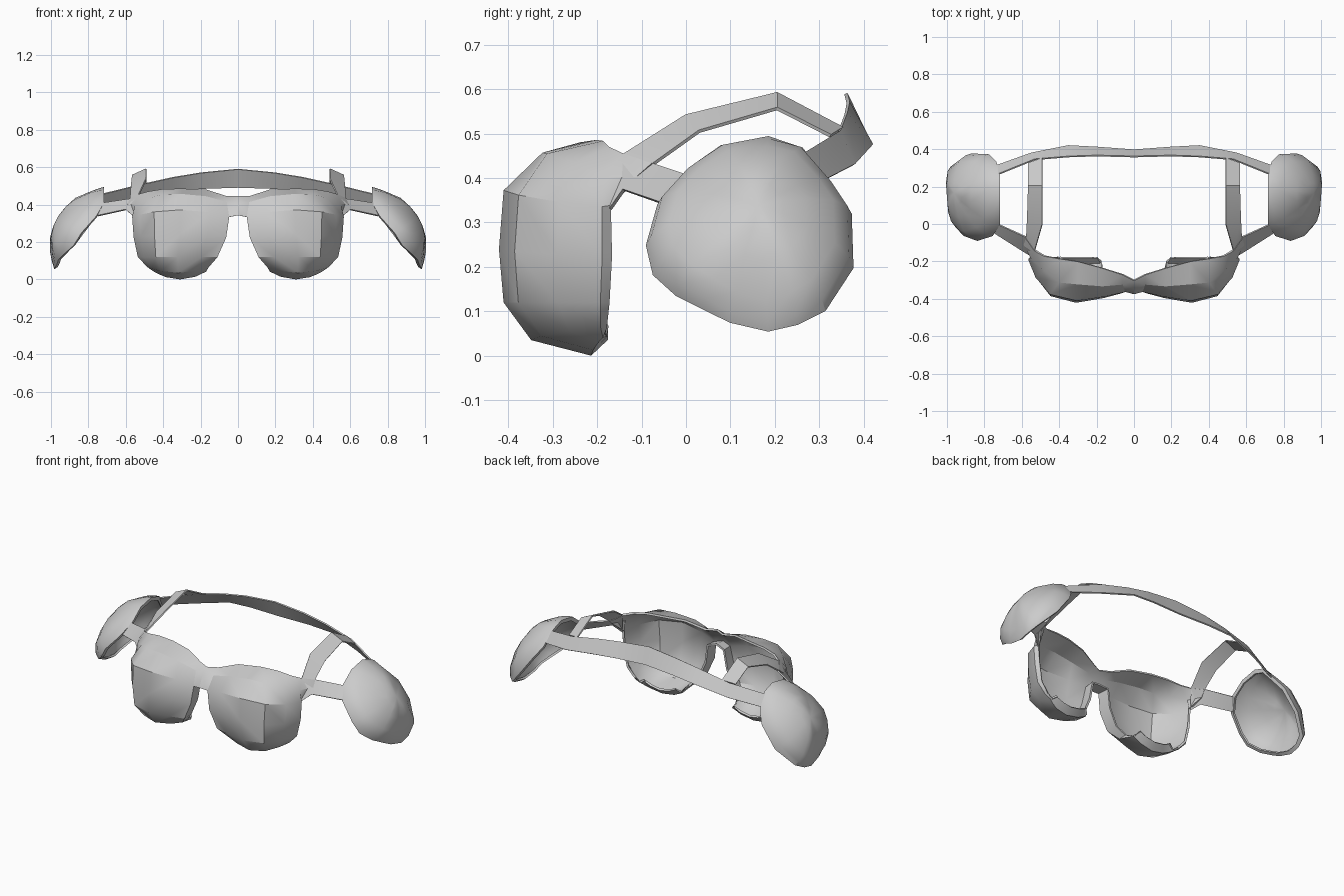
import bpy, bmesh, math
from mathutils import Vector

if "Cube" in bpy.data.objects:
    bpy.data.objects.remove(bpy.data.objects["Cube"])


def shell(name, grids, thickness=0.012, angle=32):
    """Skin each grid (rows of points), mirror across x, give it thickness."""
    bm = bmesh.new()
    for rows, closed in grids:
        vs = [[bm.verts.new(p) for p in r] for r in rows]
        n = len(rows[0])
        for a, b in zip(vs, vs[1:]):
            for i in range(n if closed else n - 1):
                j = (i + 1) % n
                bm.faces.new((a[i], a[j], b[j], b[i]))
    bmesh.ops.remove_doubles(bm, verts=bm.verts, dist=0.0005)
    bmesh.ops.recalc_face_normals(bm, faces=bm.faces)
    me = bpy.data.meshes.new(name)
    bm.to_mesh(me)
    bm.free()
    ob = bpy.data.objects.new(name, me)
    bpy.context.collection.objects.link(ob)
    bpy.ops.object.select_all(action='DESELECT')
    ob.select_set(True)
    bpy.context.view_layer.objects.active = ob
    mir = ob.modifiers.new("mirror", 'MIRROR')
    mir.use_clip = True
    mir.merge_threshold = 0.002
    sol = ob.modifiers.new("solid", 'SOLIDIFY')
    sol.thickness = thickness
    sol.offset = 0
    for m in ("mirror", "solid"):
        bpy.ops.object.modifier_apply(modifier=m)
    bpy.ops.object.shade_smooth_by_angle(angle=math.radians(angle))
    return ob


# Chest plate: one cup cross-section, scaled per level (centre x, half width, back y, depth, z, end lift)
section = [(-.98, .5), (-1, .8), (-.6, .9), (0, 1), (.55, .86), (.85, .48), (1, .08), (.94, 0)]
levels = [(.305, .255, -.17, .235, .37, -.035),
          (.31, .242, -.17, .245, .24, -.015),
          (.322, .208, -.175, .23, .122, 0),
          (.32, .16, -.18, .165, .04, .03),
          (.31, .135, -.185, .03, .006, .04),
          (.305, .105, -.18, 0, .04, .03)]
cup = [[(xc + hw * u, yb - d * v, z + lift * u * u) for u, v in section]
       for xc, hw, yb, d, z, lift in levels]

# Upper chest slopes back from the ridge to the neckline
neck = [(0, -.30, .44), (.06, -.27, .44), (.17, -.235, .475), (.3, -.2, .48),
        (.4, -.185, .478), (.48, -.17, .465), (.53, -.14, .452), (.575, -.075, .43)]
slope = [(0, -.34, .405), (.06, -.32, .41), (.17, -.33, .44), (.3, -.32, .452),
         (.4, -.31, .45), (.475, -.25, .43), (.545, -.185, .40), (.585, -.11, .40)]
ridge = [(0, -.37, .345)] + cup[0][1:]
bridge_under = [[(0, -.37, .345), cup[0][1]], [(0, -.30, .35), cup[0][0]]]
shell("chest_plate", [([neck, slope, ridge], False), (cup, False), (bridge_under, False)])

# Shoulder pads: dome from a tilted rim outline (y, z, x)
rim = [(.185, .49, .72), (.08, .47, .72), (0, .41, .72), (-.06, .34, .76),
       (-.085, .25, .84), (-.07, .185, .88), (-.02, .14, .93), (.04, .11, .96),
       (.10, .08, .97), (.185, .06, .98), (.25, .075, .98), (.31, .105, .96),
       (.372, .2, .87), (.368, .32, .78), (.33, .38, .74), (.26, .465, .72)]
centre, out = Vector((.85, .165, .27)), Vector((.85, 0, .53))
rings = []
for s, h_end, h_side in [(1, 0, 0), (.95, .006, .035), (.8, .037, .075),
                         (.5, .095, .105), (.25, .115, .12), (.001, .125, .125)]:
    ring = []
    for y, z, x in rim:
        e = Vector((x, y, z)) - centre
        side = min(1, abs(e.y) / .22)
        ring.append(centre + e * s + out * (h_end + (h_side - h_end) * side))
    rings.append(ring)
# Lip turned in around the rim
lip = [centre + (Vector((x, y, z)) - centre) * .93 + out * -.005 for y, z, x in rim]
shell("shoulder_pads", [([lip] + rings, True)], angle=35)

# Straps: flat bands between two edge lines
over_shoulder = [[(.53, -.14, .452), (.49, 0, .54), (.49, .205, .59), (.49, .352, .512)],
                 [(.575, -.075, .43), (.57, .03, .505), (.565, .205, .556), (.565, .325, .495)]]
shell("shoulder_straps", [(over_shoulder, False)], 0.008, 20)

pad_link = [[(.53, -.14, .452), (.575, -.07, .43), (.74, .005, .405)],
            [(.55, -.17, .33), (.60, -.14, .373), (.75, -.045, .34)]]
shell("pad_links", [(pad_link, False)], 0.008, 20)

back_band = [[(0, .36, .59), (.2, .365, .57), (.35, .36, .545), (.53, .345, .505), (.74, .26, .453)],
             [(0, .395, .492), (.2, .41, .486), (.35, .418, .474), (.55, .378, .43), (.74, .31, .395)]]
shell("back_band", [(back_band, False)], 0.008, 20)
